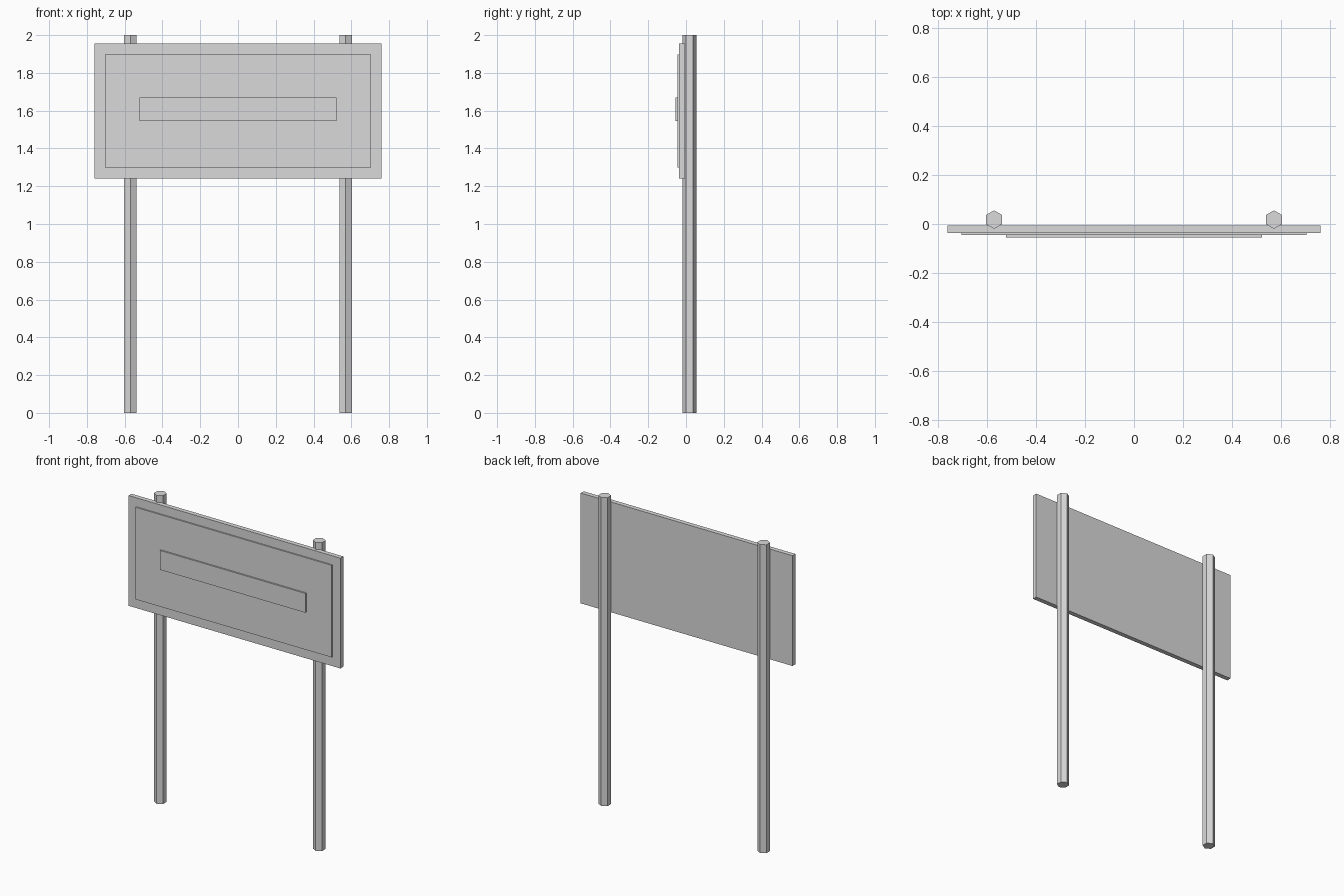
import bpy, bmesh, math

if "Cube" in bpy.data.objects:
    bpy.data.objects.remove(bpy.data.objects["Cube"])

grey = bpy.data.materials.new("plain_grey")
grey.diffuse_color = (0.7, 0.7, 0.7, 1)
grey.use_nodes = True
grey.node_tree.nodes["Principled BSDF"].inputs["Base Color"].default_value = grey.diffuse_color


def finish(name, bm):
    bmesh.ops.recalc_face_normals(bm, faces=bm.faces)
    mesh = bpy.data.meshes.new(name)
    bm.to_mesh(mesh)
    bm.free()
    mesh.materials.append(grey)
    obj = bpy.data.objects.new(name, mesh)
    bpy.context.collection.objects.link(obj)


def box(name, half_x, y0, y1, z0, z1):
    bm = bmesh.new()
    bmesh.ops.create_cube(bm, size=1)
    for v in bm.verts:
        v.co = (v.co.x * 2 * half_x,
                y0 + (v.co.y + 0.5) * (y1 - y0),
                z0 + (v.co.z + 0.5) * (z1 - z0))
    finish(name, bm)


def hex_post(name, x, y, radius, height):
    bm = bmesh.new()
    ring = []
    for i in range(6):
        a = math.radians(90 + 60 * i)
        ring.append(bm.verts.new((x + radius * math.cos(a), y + radius * math.sin(a), 0)))
    base = bm.faces.new(ring)
    top = bmesh.ops.extrude_face_region(bm, geom=[base], use_keep_orig=True)["geom"]
    for v in top:
        if isinstance(v, bmesh.types.BMVert):
            v.co.z = height
    finish(name, bm)


# two hexagonal posts
for side, x in (("left", -0.57), ("right", 0.57)):
    hex_post(side + "_post", x, 0.018, 0.0375, 2.0)

# sign board with two thin raised layers on the front
box("sign_board", 0.76, -0.036, -0.006, 1.24, 1.955)
box("sign_panel", 0.703, -0.045, -0.034, 1.30, 1.897)
box("raised_strip", 0.522, -0.0555, -0.044, 1.545, 1.67)
